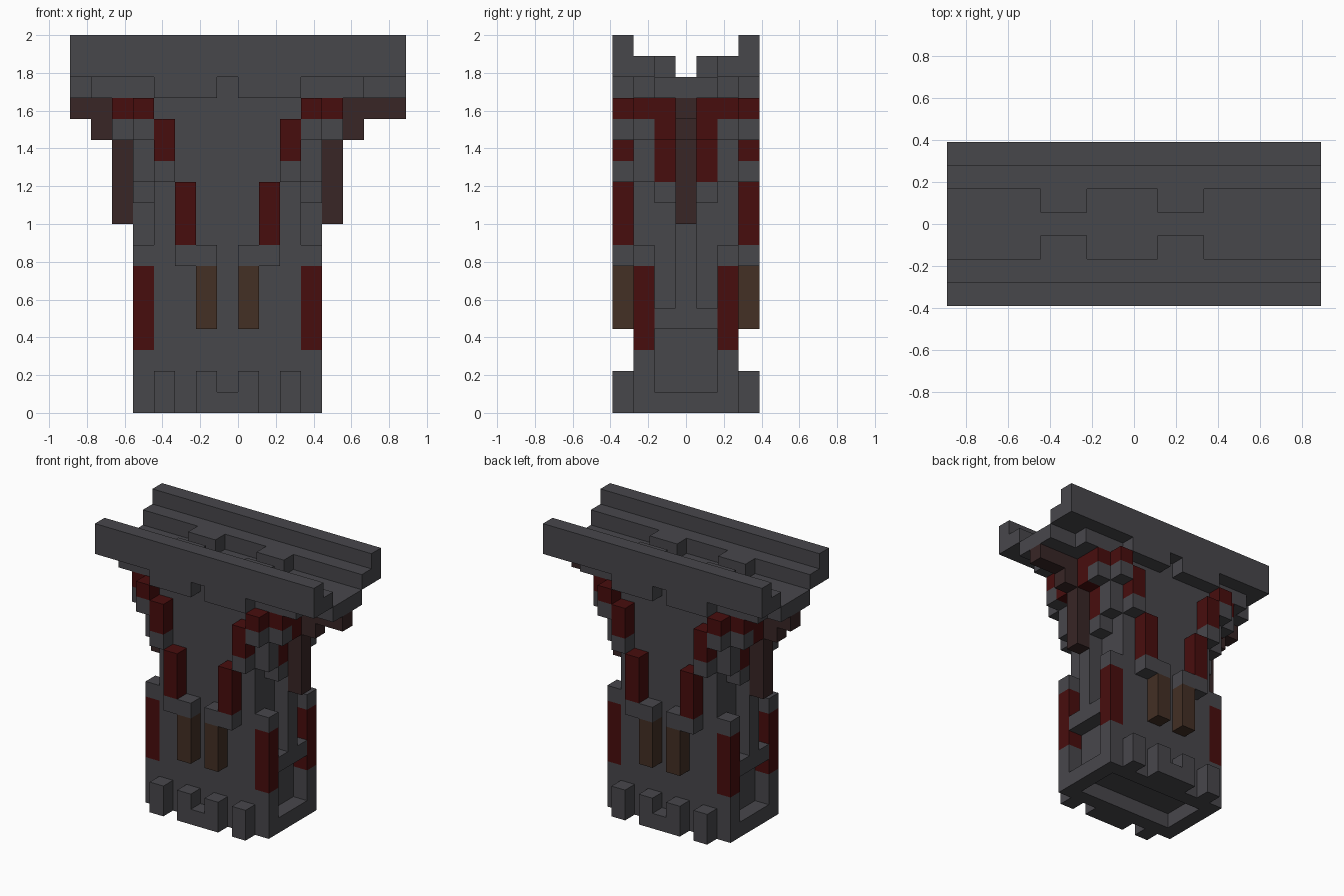
import bpy
import bmesh
from mathutils import Matrix, Vector

if "Cube" in bpy.data.objects:
    bpy.data.objects.remove(bpy.data.objects["Cube"], do_unlink=True)

U = 1 / 9  # one block
ORIGIN = Vector((8, 3.5, 0))


def material(name, rgb):
    m = bpy.data.materials.new(name)
    m.use_nodes = True
    color = (*rgb, 1)
    m.diffuse_color = color
    m.node_tree.nodes["Principled BSDF"].inputs["Base Color"].default_value = color
    return m


STONE = material("dark grey stone", (0.064, 0.063, 0.071))
RED = material("deep red", (0.064, 0.004, 0.004))
UMBER = material("dark umber", (0.040, 0.019, 0.019))
BROWN = material("wood brown", (0.056, 0.029, 0.018))


def part(name, mat, *boxes, mirror=""):
    """Boxes in block units (x range, y range, z range), mirrored on request."""
    bm = bmesh.new()
    for xs, ys, zs in boxes:
        x_sets = {xs}
        if "x" in mirror:
            x_sets.add((max(0, 15 - xs[1]), 15 - xs[0]))
        y_sets = {ys}
        if "y" in mirror:
            y_sets.add((7 - ys[1], 7 - ys[0]))
        for x in sorted(x_sets):
            for y in sorted(y_sets):
                lo = Vector((x[0], y[0], zs[0]))
                hi = Vector((x[1], y[1], zs[1]))
                mid = ((lo + hi) / 2 - ORIGIN) * U
                mat4 = Matrix.Translation(mid) @ Matrix.Diagonal((*((hi - lo) * U), 1))
                bmesh.ops.create_cube(bm, size=1, matrix=mat4)
    mesh = bpy.data.meshes.new(name)
    bm.to_mesh(mesh)
    bm.free()
    mesh.materials.append(mat)
    obj = bpy.data.objects.new(name, mesh)
    bpy.context.collection.objects.link(obj)


# Central shaft and hollow-bottomed base
part("shaft", STONE, ((4, 11), (1, 6), (1, 15)))
part("base_rim", STONE, ((4, 11), (1, 2), (0, 1)), mirror="y")
part("base_sill", STONE, ((11, 12), (1, 6), (0, 1)), mirror="x")
part("feet", STONE, ((10, 11), (0, 1), (0, 2)), ((8, 9), (0, 1), (0, 2)), mirror="xy")
part("foot_link", STONE, ((7, 8), (0, 1), (0, 1)), mirror="y")

# Corner posts
part("corner_posts", STONE, ((11, 12), (1, 2), (1, 3)),
     ((11, 12), (1, 2), (7, 8)), mirror="xy")
part("corner_post_bands", RED, ((11, 12), (1, 2), (3, 7)), mirror="xy")

# Front and back ribs climbing outward
part("rib_feet", BROWN, ((8, 9), (0, 1), (4, 7)), mirror="xy")
part("rib_steps", STONE, ((8, 10), (0, 1), (7, 8)),
     ((10, 11), (0, 1), (11, 12)), mirror="xy")
part("rib_bars", RED, ((9, 10), (0, 1), (8, 11)),
     ((10, 11), (0, 1), (12, 14)), mirror="xy")

# Side spine and its cross bar
part("side_cross_bar", STONE, ((11, 12), (2, 5), (4, 5)), mirror="x")
part("side_spine", STONE, ((11, 12), (3, 4), (5, 13)),
     ((11, 13), (3, 4), (13, 14)), mirror="x")

# Corner brackets under the top
part("bracket_blocks", STONE, ((11, 12), (2, 3), (10, 11)),
     ((11, 12), (1, 2), (11, 13)),
     ((11, 12), (0, 1), (13, 14)),
     ((11, 13), (1, 2), (13, 14)), mirror="xy")
part("bracket_trim", RED, ((11, 12), (2, 3), (11, 13)),
     ((11, 13), (2, 3), (13, 14)),
     ((11, 12), (0, 1), (14, 15)),
     ((11, 13), (1, 3), (14, 15)), mirror="xy")

# Side struts carrying the overhang
part("side_struts", UMBER, ((12, 13), (3, 4), (9, 13)),
     ((13, 14), (3, 4), (13, 14)), mirror="x")
part("strut_arm_left", UMBER, ((11, 16), (3, 4), (14, 15)))
part("strut_arm_right", UMBER, ((0, 4), (3, 4), (14, 15)))

# Grooved top
part("top_floor", STONE, ((0, 16), (2, 5), (15, 16)))
part("top_underlayer", STONE, ((1, 14), (1, 2), (15, 16)), mirror="y")
part("top_corbels", STONE, ((8, 11), (0, 1), (15, 16)), mirror="xy")
part("inner_rails", STONE, ((0, 16), (1, 2), (16, 17)), mirror="y")
part("rail_teeth", STONE, ((9, 11), (2, 3), (16, 17)), mirror="xy")
part("outer_rails", STONE, ((0, 16), (0, 1), (16, 18)), mirror="y")
